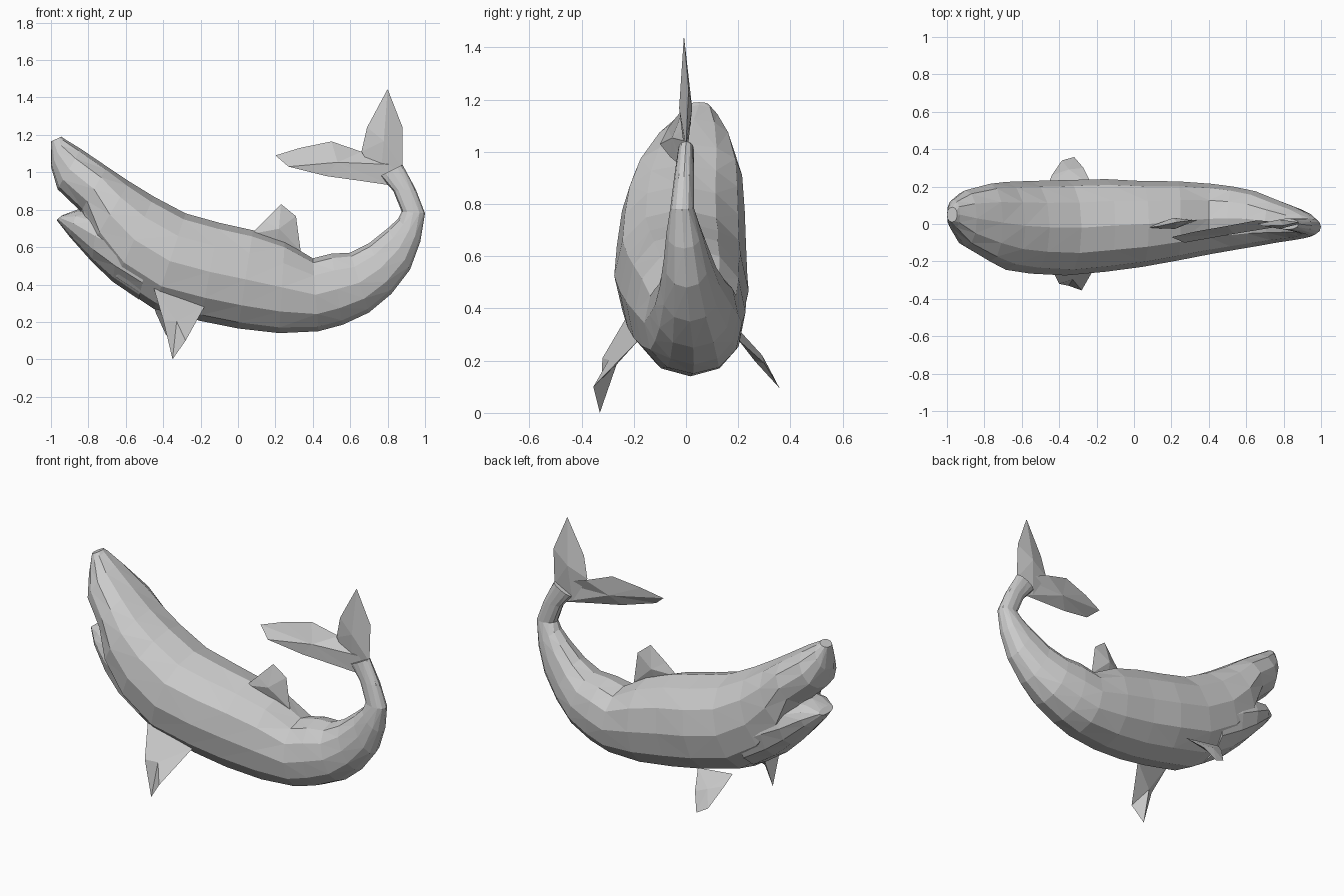
import bpy, bmesh
from math import sin, cos, pi
from mathutils import Vector


def finish(bm, name):
    bmesh.ops.recalc_face_normals(bm, faces=bm.faces[:])
    me = bpy.data.meshes.new(name)
    bm.to_mesh(me)
    bm.free()
    ob = bpy.data.objects.new(name, me)
    bpy.context.collection.objects.link(ob)
    return ob


def loft(name, sections, sides=12, p=0.92):
    """Skin rings; each is top x, top z, bottom x, bottom z, min y, max y."""
    bm = bmesh.new()
    rings = []
    for tx, tz, bx, bz, y0, y1 in sections:
        c = Vector(((tx + bx) / 2, (y0 + y1) / 2, (tz + bz) / 2))
        up = Vector(((tx - bx) / 2, 0, (tz - bz) / 2))
        ring = []
        for i in range(sides):
            a = 2 * pi * i / sides
            s, k = sin(a), cos(a)
            s = abs(s) ** p * (1 if s > 0 else -1)
            k = abs(k) ** p * (1 if k > 0 else -1)
            ring.append(bm.verts.new(c + up * k + Vector((0, s * (y1 - y0) / 2, 0))))
        rings.append(ring)
    for a, b in zip(rings, rings[1:]):
        for i in range(sides):
            j = (i + 1) % sides
            bm.faces.new((a[i], a[j], b[j], b[i]))
    bm.faces.new(rings[0])
    bm.faces.new(rings[-1])
    bmesh.ops.triangulate(bm, faces=bm.faces[:])
    return finish(bm, name)


def blade(name, outline, thick):
    """Thin fin: sharp rim with a raised point on each side."""
    pts = [Vector(q) for q in outline]
    mid = sum(pts, Vector()) / len(pts)
    n = Vector()
    for a, b in zip(pts, pts[1:] + pts[:1]):
        n += (a - mid).cross(b - mid)
    n.normalize()
    bm = bmesh.new()
    rim = [bm.verts.new(q) for q in pts]
    for side in (1, -1):
        peak = bm.verts.new(mid + n * thick * side)
        for a, b in zip(rim, rim[1:] + rim[:1]):
            bm.faces.new((a, b, peak))
    return finish(bm, name)


# Body from snout to tail stock
loft("body", [
    (-.945, 1.19, -1.0, 1.165, .01, .09),
    (-.93, 1.18, -1.0, 1.03, -.03, .13),
    (-.84, 1.125, -.965, .91, -.12, .18),
    (-.70, 1.03, -.84, .79, -.20, .215),
    (-.58, .95, -.79, .60, -.245, .225),
    (-.45, .87, -.66, .41, -.265, .23),
    (-.28, .78, -.45, .27, -.275, .235),
    (-.10, .73, -.20, .205, -.255, .24),
    (.08, .69, .0, .165, -.23, .23),
    (.25, .63, .22, .14, -.195, .228),
    (.40, .54, .43, .15, -.16, .215),
    (.50, .565, .56, .185, -.14, .20),
    (.60, .57, .70, .25, -.12, .175),
    (.70, .62, .82, .35, -.10, .13),
    (.80, .70, .92, .48, -.085, .09),
    (.855, .75, .975, .63, -.075, .06),
    (.875, .79, 1.0, .78, -.06, .03),
    (.83, .90, .95, .91, -.045, .03),
    (.76, .98, .88, 1.04, -.03, .03)])

# Lower jaw, leaving an open mouth notch
loft("lower_jaw", [
    (-.94, .77, -.97, .745, -.04, .09),
    (-.86, .80, -.90, .655, -.12, .16),
    (-.75, .80, -.78, .52, -.19, .20),
    (-.62, .78, -.67, .415, -.23, .21),
    (-.45, .70, -.53, .32, -.24, .21)])

# Dorsal fin
blade("dorsal_fin", [(.07, -.02, .67), (.14, -.01, .74), (.23, .01, .83),
                     (.31, .02, .765), (.335, .02, .58), (.2, 0, .6)], .03)

# Tail flukes
blade("upper_fluke", [(.88, .0, 1.02), (.88, .01, 1.24), (.80, -.008, 1.445),
                      (.69, -.01, 1.24), (.66, 0, 1.11), (.76, 0, .95)], .025)
blade("front_fluke", [(.86, 0, 1.04), (.66, .02, 1.11), (.50, -.01, 1.165),
                      (.33, -.04, 1.13), (.20, -.07, 1.09), (.27, -.10, 1.03),
                      (.47, -.06, .98), (.65, -.03, .955), (.82, 0, .93)], .022)

# Pectoral fins, posed differently on each side
blade("right_flipper", [(-.45, -.22, .38), (-.18, -.18, .28), (-.28, -.355, .10),
                        (-.35, -.33, .0), (-.40, -.32, .21)], .018)
blade("left_flipper", [(-.46, .21, .31), (-.22, .20, .28), (-.27, .30, .19),
                       (-.32, .358, .095), (-.385, .34, .13), (-.44, .26, .25)], .018)
